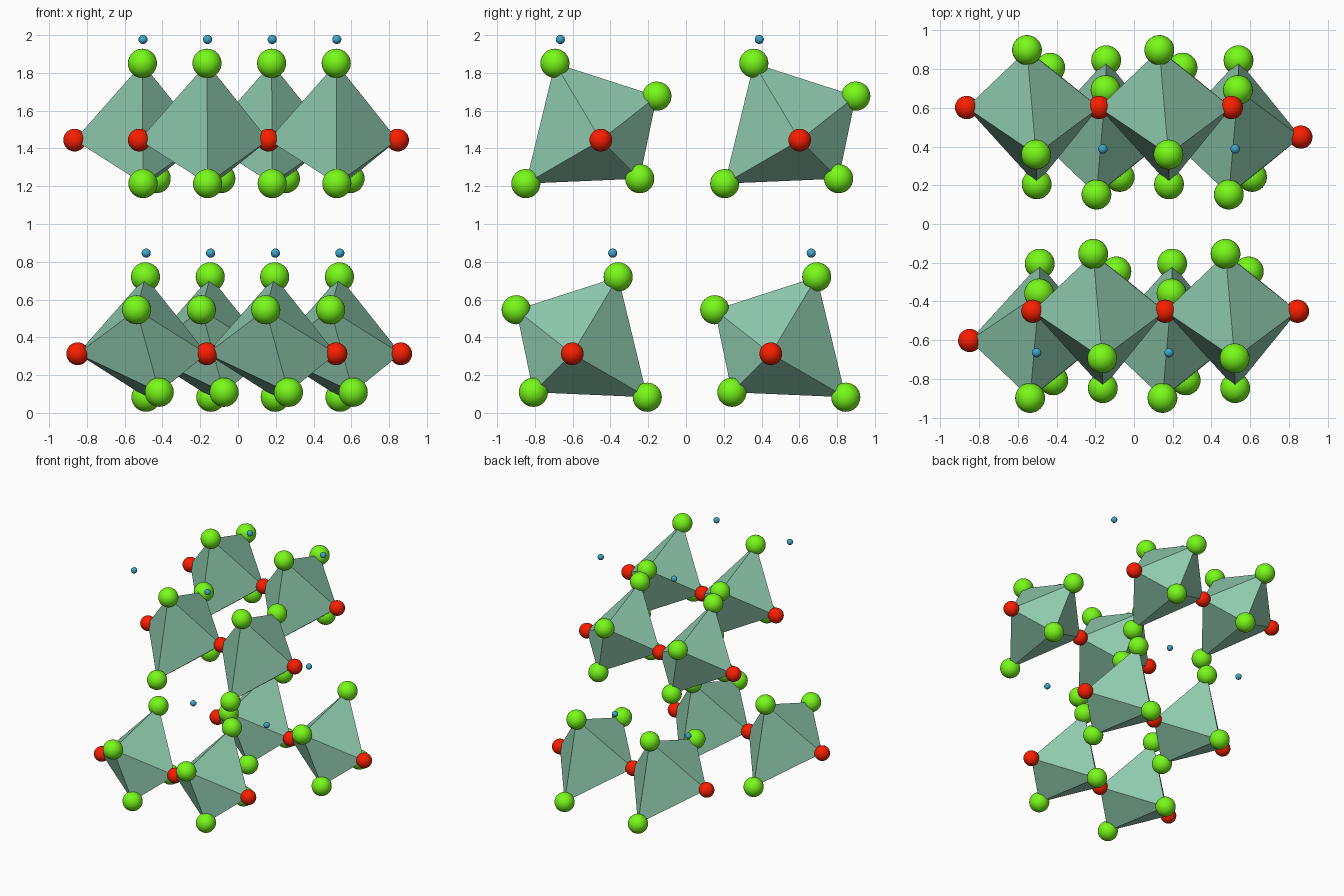
import bpy, bmesh
from mathutils import Vector

if "Cube" in bpy.data.objects:
    bpy.data.objects.remove(bpy.data.objects["Cube"])


def material(name, rgb):
    m = bpy.data.materials.new(name)
    m.diffuse_color = (*rgb, 1)
    m.use_nodes = True
    m.node_tree.nodes["Principled BSDF"].inputs["Base Color"].default_value = m.diffuse_color
    return m


GREEN = material("green", (0.19, 0.95, 0.01))
RED = material("red", (0.95, 0.013, 0.0))
BLUE = material("blue", (0.05, 0.38, 0.58))
TEAL = material("teal", (0.28, 0.6, 0.43))

STEP = 0.684          # distance between shared corners along a chain
HALF = STEP / 2
# Four corner atoms around the chain axis, in ring order
RING = [(-0.03, -0.297, 0.233), (0.017, 0.243, 0.407),
        (0.02, 0.397, -0.23), (0.09, -0.206, -0.204)]
FREE_ATOM = (-0.322, 0.214, 0.533)


def finish(bm, name, mat, smooth):
    mesh = bpy.data.meshes.new(name)
    for f in bm.faces:
        f.smooth = smooth
    bm.to_mesh(mesh)
    bm.free()
    mesh.materials.append(mat)
    obj = bpy.data.objects.new(name, mesh)
    bpy.context.collection.objects.link(obj)
    return obj


def sphere_mesh(name, radius, mat):
    bm = bmesh.new()
    bmesh.ops.create_uvsphere(bm, u_segments=32, v_segments=16, radius=radius)
    obj = finish(bm, name, mat, True)
    mesh = obj.data
    bpy.data.objects.remove(obj)
    return mesh


CORNER = sphere_mesh("corner_atom", 0.077, GREEN)
SHARED = sphere_mesh("shared_atom", 0.06, RED)
LOOSE = sphere_mesh("free_atom", 0.024, BLUE)


def atom(mesh, loc):
    obj = bpy.data.objects.new(mesh.name, mesh)
    obj.location = loc
    bpy.context.collection.objects.link(obj)


def octahedron(corners, ends):
    bm = bmesh.new()
    ring = [bm.verts.new(p) for p in corners]
    tips = [bm.verts.new(p) for p in ends]
    for i in range(4):
        for tip in tips:
            bm.faces.new((ring[i], ring[(i + 1) % 4], tip))
    bmesh.ops.recalc_face_normals(bm, faces=bm.faces)
    finish(bm, "octahedron", TEAL, False)


def chain(center, flip, first_free):
    """Two octahedra sharing a corner; flip mirrors the shape in y."""
    c = Vector(center)

    def place(p, i):
        return c + Vector((p[0] + i * STEP, p[1] * flip, p[2]))

    for i in range(2):
        corners = [place(p, i) for p in RING]
        octahedron(corners, [place((s * HALF, 0, 0), i) for s in (-1, 1)])
        for p in corners:
            atom(CORNER, p)
        atom(LOOSE, place(FREE_ATOM, i + first_free))
    for i in range(3):
        atom(SHARED, place((-HALF, 0, 0), i))


# Lower layer
chain((-0.507, -0.602, 0.313), 1, 1)
chain((-0.164, 0.449, 0.313), 1, 0)
# Upper layer, mirrored in y
chain((-0.181, -0.451, 1.444), -1, 0)
chain((-0.523, 0.602, 1.444), -1, 1)
